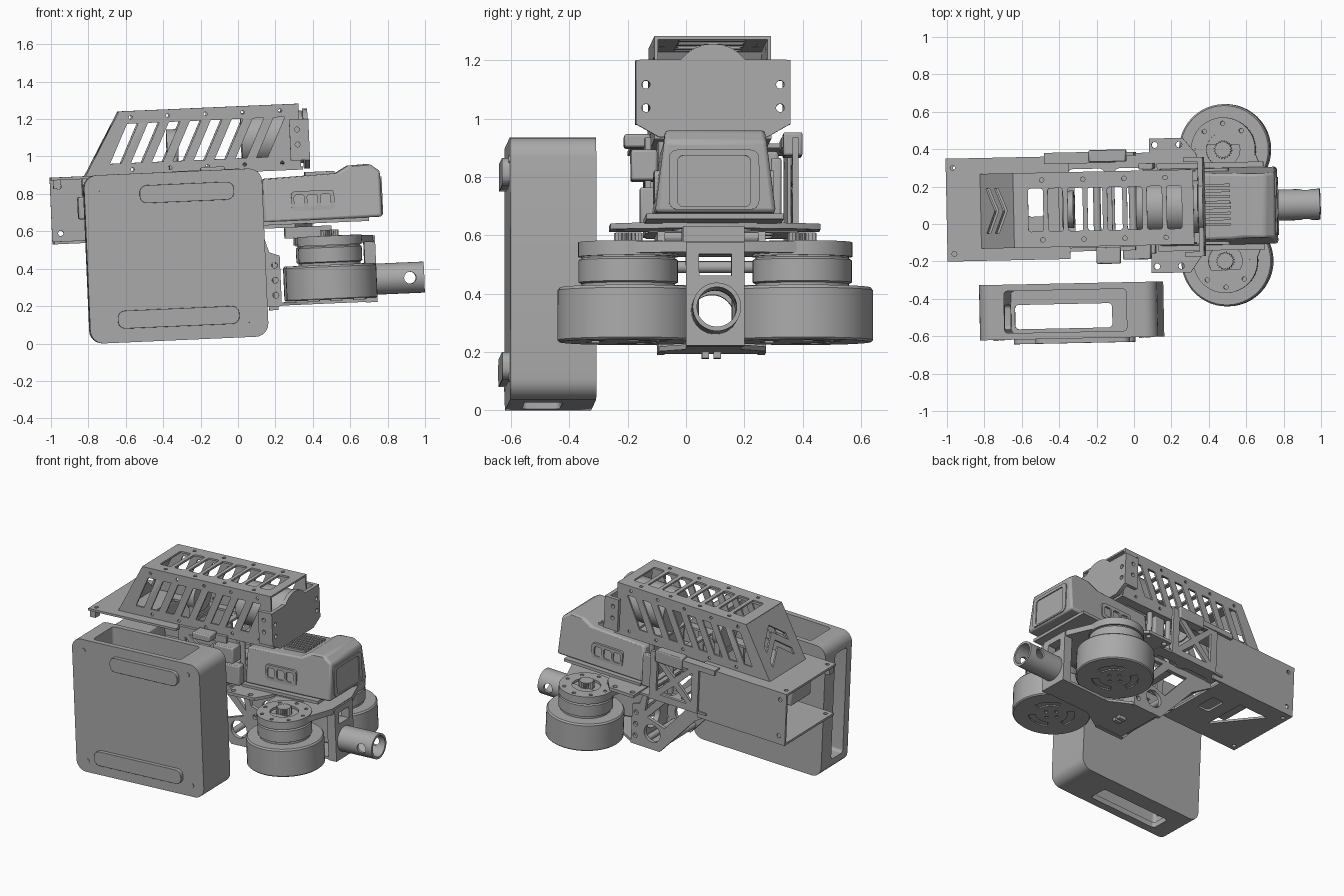
import bpy, bmesh
from math import sin, cos, pi, radians
from mathutils import Vector, Matrix

if "Cube" in bpy.data.objects:
    bpy.data.objects.remove(bpy.data.objects["Cube"], do_unlink=True)

grey = bpy.data.materials.new("machined_grey")
grey.use_nodes = True
grey.diffuse_color = (0.4, 0.4, 0.4, 1)
grey.node_tree.nodes["Principled BSDF"].inputs["Base Color"].default_value = (0.4, 0.4, 0.4, 1)

parts = []
MID = 0.085  # centre line of the mechanism in y
X, Y, Z = Vector((1, 0, 0)), Vector((0, 1, 0)), Vector((0, 0, 1))
FRAMES = {"X": (Y, Z), "Y": (X, Z), "Z": (X, Y)}


def add(name, mesh):
    ob = bpy.data.objects.new(name, mesh)
    bpy.context.collection.objects.link(ob)
    mesh.materials.clear()
    mesh.materials.append(grey)
    parts.append(ob)
    return ob


def baked(ob):
    bpy.context.view_layer.update()
    deps = bpy.context.evaluated_depsgraph_get()
    return bpy.data.meshes.new_from_object(ob.evaluated_get(deps))


def circle(u, v, r, n=24):
    return [(u + r * cos(2 * pi * i / n), v + r * sin(2 * pi * i / n)) for i in range(n)]


def rounded(u0, v0, u1, v1, r, n=6):
    corners = [(u1 - r, v1 - r), (u0 + r, v1 - r), (u0 + r, v0 + r), (u1 - r, v0 + r)]
    return [(u + r * cos(pi / 2 * (k + i / n)), v + r * sin(pi / 2 * (k + i / n)))
            for k, (u, v) in enumerate(corners) for i in range(n + 1)]


def rect(u0, v0, u1, v1):
    return [(u0, v0), (u1, v0), (u1, v1), (u0, v1)]


def arc_slot(u, v, r0, r1, start, end, n=10):
    angles = [start + (end - start) * i / n for i in range(n + 1)]
    return ([(u + r0 * cos(a), v + r0 * sin(a)) for a in angles] +
            [(u + r1 * cos(a), v + r1 * sin(a)) for a in reversed(angles)])


def sheet(name, outline, holes, origin, u, v, lo, hi):
    """Flat plate with holes, lying in the u-v plane and running lo to hi along its normal."""
    curve = bpy.data.curves.new(name, "CURVE")
    curve.dimensions, curve.fill_mode, curve.extrude = "2D", "BOTH", (hi - lo) / 2
    for loop in [outline] + list(holes):
        spline = curve.splines.new("POLY")
        spline.points.add(len(loop) - 1)
        for point, (a, b) in zip(spline.points, loop):
            point.co = (a, b, 0, 1)
        spline.use_cyclic_u = True
    temp = bpy.data.objects.new("temp", curve)
    bpy.context.collection.objects.link(temp)
    mesh = baked(temp)
    bpy.data.objects.remove(temp)
    normal = u.cross(v).normalized()
    if normal.dot(Vector((1, 1, 1))) < 0:
        normal = -normal
    bm = bmesh.new()
    bm.from_mesh(mesh)
    for vert in bm.verts:
        a, b, w = vert.co
        vert.co = Vector(origin) + u * a + v * b + normal * (w + (lo + hi) / 2)
    bmesh.ops.remove_doubles(bm, verts=bm.verts, dist=0.0001)
    bmesh.ops.recalc_face_normals(bm, faces=bm.faces)
    bm.to_mesh(mesh)
    bm.free()
    mesh.name = name
    return add(name, mesh)


def plate(name, axis, lo, hi, outline, holes=()):
    return sheet(name, outline, holes, (0, 0, 0), *FRAMES[axis], lo, hi)


def box(name, x, y, z, bevel=0):
    ob = plate(name, "Z", z[0], z[1], rect(x[0], y[0], x[1], y[1]))
    return soften(ob, bevel) if bevel else ob


def soften(ob, width):
    mod = ob.modifiers.new("soft_edges", "BEVEL")
    mod.width, mod.segments, mod.limit_method = width, 2, "ANGLE"
    return ob


def lathe(name, profile, centre, axis=Z):
    """Turn (radius, height) points around an axis."""
    bm = bmesh.new()
    verts = [bm.verts.new((r, 0, h)) for r, h in profile]
    edges = [bm.edges.new(pair) for pair in zip(verts, verts[1:])]
    bmesh.ops.spin(bm, geom=verts + edges, cent=(0, 0, 0), axis=Z, angle=2 * pi, steps=48)
    bmesh.ops.remove_doubles(bm, verts=bm.verts, dist=0.0001)
    bmesh.ops.recalc_face_normals(bm, faces=bm.faces)
    bm.transform(Matrix.Translation(centre) @ Z.rotation_difference(axis).to_matrix().to_4x4())
    mesh = bpy.data.meshes.new(name)
    bm.to_mesh(mesh)
    bm.free()
    return add(name, mesh)


def rod(name, centre, radius, length, axis=Z):
    return lathe(name, [(0, 0), (radius, 0), (radius, length), (0, length)], centre, axis)


def cut(ob, cutter):
    mod = ob.modifiers.new("cut", "BOOLEAN")
    mod.operation, mod.solver, mod.object = "DIFFERENCE", "EXACT", cutter
    mesh = baked(ob)
    ob.modifiers.clear()
    ob.data = mesh
    parts.remove(cutter)
    bpy.data.objects.remove(cutter)


# Large hollow side magazine with windows and raised strips
magazine = plate("magazine_body", "Y", -0.605, -0.31, rounded(-0.825, 0.033, 0.128, 0.933, 0.07))
cut(magazine, plate("cutter", "Z", 0.07, 1.1, rounded(-0.69, -0.57, -0.035, -0.345, 0.02)))
cut(magazine, plate("cutter", "Z", -0.1, 0.2, rounded(-0.67, -0.55, -0.15, -0.42, 0.02)))
cut(magazine, plate("cutter", "X", -0.9, -0.6, rounded(-0.55, 0.12, -0.42, 0.85, 0.02)))
for label, x0, x1, z in (("upper", -0.53, -0.025, 0.82), ("lower", -0.675, -0.025, 0.155)):
    strip = plate(label + "_magazine_strip", "Y", -0.63, -0.6, rounded(x0, z - 0.048, x1, z + 0.048, 0.04))
    soften(strip, 0.01)
for x, z in ((-0.74, 0.86), (0.04, 0.86), (-0.74, 0.11), (0.04, 0.11)):
    rod("magazine_screw", (x, -0.609, z), 0.014, 0.01, Y)

# Rear housing: channel open towards the magazine
corner_holes = [circle(-0.95, y, 0.013) for y in (-0.14, 0.32)]
plate("housing_top", "Z", 0.915, 0.93, rect(-0.987, -0.18, -0.33, 0.37), corner_holes + [rect(-0.6, -0.03, -0.36, 0.2)])
plate("housing_bottom", "Z", 0.573, 0.588, rect(-0.987, -0.18, -0.4, 0.37),
      corner_holes + [[(-0.88, 0.25), (-0.66, 0.25), (-0.66, -0.06)], rounded(-0.57, 0.05, -0.48, 0.2, 0.02)])
plate("housing_side", "Y", 0.355, 0.37, rect(-0.987, 0.573, -0.33, 0.93),
      [circle(-0.94, z, 0.014) for z in (0.63, 0.88)])
box("housing_rear_rail", (-0.98, -0.94), (-0.17, -0.12), (0.87, 0.92))
box("connector_block", (-0.82, -0.6), (0.05, 0.33), (0.82, 0.915), 0.01)
box("controller_block", (-0.85, -0.6), (-0.12, 0.1), (0.7, 0.82), 0.01)

# Slotted upper cage
side = [(-0.807, 0.925), (-0.612, 1.266), (0.35, 1.266), (0.35, 0.925)]
slots = []
for i in range(8):
    x = -0.67 + 0.112 * i
    slots.append([(x, 0.99), (x + 0.06, 0.99), (x + 0.16, 1.2), (x + 0.1, 1.2)])
screws = [circle(-0.55 + 0.2 * i, z, 0.01, 12) for i in range(5) for z in (0.955, 1.235)]
for label, y in (("right", -0.115), ("left", 0.273)):
    plate(label + "_cage_side", "Y", y, y + 0.012, side, slots + screws)
windows = [rounded(-0.535 + 0.106 * i, -0.03, -0.455 + 0.106 * i, 0.2, 0.012, 3) for i in range(8)]
screws = [circle(-0.46 + 0.22 * i, MID + s * 0.16, 0.012, 12) for i in range(4) for s in (-1, 1)]
plate("cage_top", "Z", 1.256, 1.268, rect(-0.612, -0.115, 0.35, 0.285), windows + screws)
slope = Vector((0.195, 0, 0.341)).normalized()
chevrons = [[(MID - 0.12, v), (MID, v + 0.1), (MID + 0.12, v), (MID + 0.12, v + 0.045), (MID, v + 0.145),
             (MID - 0.12, v + 0.045)] for v in (0.07, 0.17)]
sheet("cage_rear_slope", rect(-0.115, 0, 0.285, 0.39), chevrons, (-0.807, 0, 0.925), Y, slope, 0, 0.012)
plate("cage_deck", "Z", 0.915, 0.93, rect(-0.33, -0.115, 0.36, 0.285),
      [rect(x, -0.05, x + 0.16, 0.22) for x in (-0.3, -0.1, 0.1)])

# Drive motor in the cage
rod("cage_motor", (0.04, MID, 1.09), 0.14, 0.33, X)
rod("cage_pulley", (-0.36, MID, 1.06), 0.1, 0.06, X)
box("pulley_bracket", (-0.35, -0.31), (0, 0.17), (0.93, 1.08))

# Cage front plate with side flanges
arch = [(MID + 0.14 * cos(a), 1.1 + 0.14 * sin(a)) for a in [radians(38 + 13 * i) for i in range(9)]]
plate("cage_front_plate", "X", 0.372, 0.398,
      [(-0.1, 0.92), (0.27, 0.92), (0.35, 0.965), (0.35, 1.185)] + arch + [(-0.18, 1.185), (-0.18, 0.965)],
      [circle(y, z, 0.014) for y in (-0.145, 0.315) for z in (1.02, 1.1)])
for label, y in (("right", -0.18), ("left", 0.325)):
    plate(label + "_front_flange", "Y", y, y + 0.025, rect(0.295, 0.965, 0.375, 1.185),
          [circle(0.335, z, 0.013) for z in (1.05, 1.13)])

# Sensor head, tapering upwards
head = plate("sensor_head", "Y", -0.5, 0.5, [(0.142, 0.874), (0.135, 0.64), (0.773, 0.645), (0.77, 0.89),
             (0.716, 0.93), (0.6, 0.925), (0.533, 0.887)])
for vert in head.data.vertices:
    half = 0.208 - 0.13 * (vert.co.z - 0.64)
    vert.co.y = MID + (half if vert.co.y > 0 else -half)
soften(head, 0.014)
plate("sensor_front_frame", "X", 0.768, 0.778, rounded(-0.075, 0.655, 0.235, 0.86, 0.03),
      [rounded(-0.045, 0.665, 0.205, 0.84, 0.02)])
for i in range(8):
    y = -0.02 + 0.03 * i
    box("cooling_fin", (0.37, 0.53), (y, y + 0.015), (0.86, 0.9))
for s, label in ((-1, "right"), (1, "left")):
    y = MID + s * 0.196
    plate(label + "_sensor_ports", "Y", y - 0.008, y + 0.008, rounded(0.29, 0.695, 0.52, 0.8, 0.02),
          [rounded(x, 0.715, x + 0.055, 0.78, 0.015) for x in (0.305, 0.375, 0.445)])
box("sensor_skid", (0.13, 0.7), (-0.15, 0.32), (0.625, 0.645))

# Wing plate under the sensor head
plate("wing_plate", "Z", 0.608, 0.628,
      [(0.09, -0.265), (0.3, -0.265), (0.36, -0.18), (0.4, 0), (0.4, 0.17), (0.34, 0.37), (0.27, 0.455), (0.09, 0.455)],
      [circle(x, y, 0.016) for x in (0.12, 0.25) for y in (-0.23, 0.42)] + [rounded(0.14, -0.05, 0.3, 0.22, 0.03)])
box("wing_spacer", (0.25, 0.5), (-0.02, 0.19), (0.55, 0.61))

# Flywheel motors
for label, y in (("right", -0.208), ("left", 0.388)):
    x = 0.483
    lathe(label + "_flywheel", [(0, 0.228), (0.228, 0.228), (0.228, 0.213), (0.236, 0.213), (0.243, 0.22),
          (0.243, 0.39), (0.235, 0.4), (0.16, 0.4), (0.16, 0.412), (0.17, 0.417), (0.17, 0.493),
          (0.16, 0.5), (0.16, 0.515), (0, 0.515)], (x, y, 0))
    plate(label + "_flywheel_floor", "Z", 0.213, 0.222, circle(x, y, 0.229, 48),
          [arc_slot(x, y, 0.1, 0.145, k * 2 * pi / 3, k * 2 * pi / 3 + 1.3) for k in range(3)] +
          [circle(x + 0.045 * cos(k * pi / 2), y + 0.045 * sin(k * pi / 2), 0.012, 12) for k in range(4)])
    plate(label + "_mount_ring", "Z", 0.505, 0.555, circle(x, y, 0.172, 48), [circle(x, y, 0.09)] +
          [circle(x + 0.14 * cos(k * pi / 4), y + 0.14 * sin(k * pi / 4), 0.012, 12) for k in range(8)])
    rod(label + "_gear_seat", (x, y, 0.5), 0.092, 0.04)
    plate(label + "_gear", "Z", 0.53, 0.587,
          [(x + r * cos(k * pi / 20), y + r * sin(k * pi / 20)) for k in range(40) for r in [0.05 if k % 2 else 0.04]])
wing = [(0.3, 0.2), (0.33, 0.34), (0.63, 0.34), (0.72, 0.11)]
mount = [(x, MID + d) for x, d in wing] + [(x, MID - d) for x, d in reversed(wing)]
plate("flywheel_mount", "Z", 0.512, 0.55, mount, [circle(0.483, y, 0.1) for y in (-0.208, 0.388)])

# Barrel and its block
plate("barrel_block", "X", 0.67, 0.73, rect(-0.015, 0.19, 0.185, 0.545),
      [circle(MID, 0.312, 0.069, 32), rect(0.03, 0.43, 0.14, 0.505)])
barrel = lathe("barrel", [(0.068, 0), (0.083, 0), (0.083, 0.27), (0.068, 0.27), (0.068, 0)], (0.715, MID, 0.312), X)
cut(barrel, rod("cutter", (0.909, -0.2, 0.312), 0.032, 0.6, Y))
plate("lower_guide", "Z", 0.193, 0.21, [(0.02, -0.1), (0.21, -0.1), (0.36, -0.01), (0.7, -0.01), (0.7, 0.18),
      (0.36, 0.18), (0.21, 0.27), (0.02, 0.27)])

# Lower feed frame
feed = [(0.12, 0.61), (0.16, 0.48), (0.215, 0.46), (0.215, 0.19), (0, 0.19), (-0.25, 0.48), (-0.4, 0.575), (-0.4, 0.61)]
feed_holes = [circle(0.06, 0.3, 0.06)] + [circle(0.185, z, 0.016) for z in (0.25, 0.33, 0.41)]
feed_holes += [[(0.12, 0.44), (0.1, 0.58), (0, 0.58)], [(0.1, 0.4), (-0.05, 0.56), (-0.2, 0.56), (-0.03, 0.36)]]
for label, y in (("right", -0.1), ("left", 0.245)):
    plate(label + "_feed_plate", "Y", y, y + 0.025, feed, feed_holes)
for x, z in ((0.12, 0.23), (-0.02, 0.25), (-0.2, 0.5), (0.1, 0.59)):
    rod("feed_spacer", (x, -0.09, z), 0.02, 0.35, Y)
plate("feed_front", "X", 0.175, 0.213, rect(-0.08, 0.2, 0.25, 0.42), [circle(MID, 0.312, 0.075, 32)])
for y in (0.05, 0.09):
    box("cable_stub", (0.15, 0.2), (y, y + 0.025), (0.17, 0.2))

# Upper truss frame between housing and sensor head
plate("truss_deck", "Z", 0.605, 0.62, rect(-0.4, -0.13, 0.12, 0.38),
      [rounded(-0.35, -0.07, -0.15, 0.3, 0.03), rounded(-0.1, -0.07, 0.06, 0.3, 0.03)])
truss_holes = [[(-0.29, 0.67), (-0.29, 0.87), (-0.19, 0.77)], [(-0.03, 0.67), (-0.03, 0.87), (-0.13, 0.77)],
               [(-0.26, 0.65), (-0.06, 0.65), (-0.16, 0.74)], [(-0.26, 0.89), (-0.06, 0.89), (-0.16, 0.8)]]
for label, y in (("right", -0.14), ("left", 0.365)):
    plate(label + "_truss", "Y", y, y + 0.02, rect(-0.34, 0.605, 0.02, 0.935), truss_holes)
for x in (-0.05, 0.1):
    for y in (-0.08, 0.25):
        rod("deck_post", (x, y, 0.61), 0.018, 0.31)

# Servo and cable blocks
box("left_top_rail", (-0.46, -0.08), (0.33, 0.39), (0.905, 0.94))
box("left_servo", (-0.22, -0.02), (0.335, 0.4), (0.875, 0.955), 0.008)
box("left_port_block", (0.04, 0.12), (0.29, 0.325), (0.64, 0.86), 0.008)
box("right_servo", (-0.19, -0.06), (-0.21, -0.12), (0.905, 0.95), 0.008)
box("right_connector", (-0.05, 0.1), (-0.19, -0.1), (0.785, 0.89), 0.008)
box("right_lower_block", (0, 0.12), (-0.16, -0.1), (0.63, 0.76), 0.008)

# Slight nose-up and yaw of the whole assembly, then shading
pivot = Matrix.Translation((0, 0, 0.6))
tilt = pivot @ Matrix.Rotation(radians(1.2), 4, "Z") @ Matrix.Rotation(radians(-2.5), 4, "Y") @ pivot.inverted()
for ob in parts:
    ob.data.transform(tilt)
    ob.data.shade_smooth()
    ob.data.set_sharp_from_angle(angle=radians(30))
